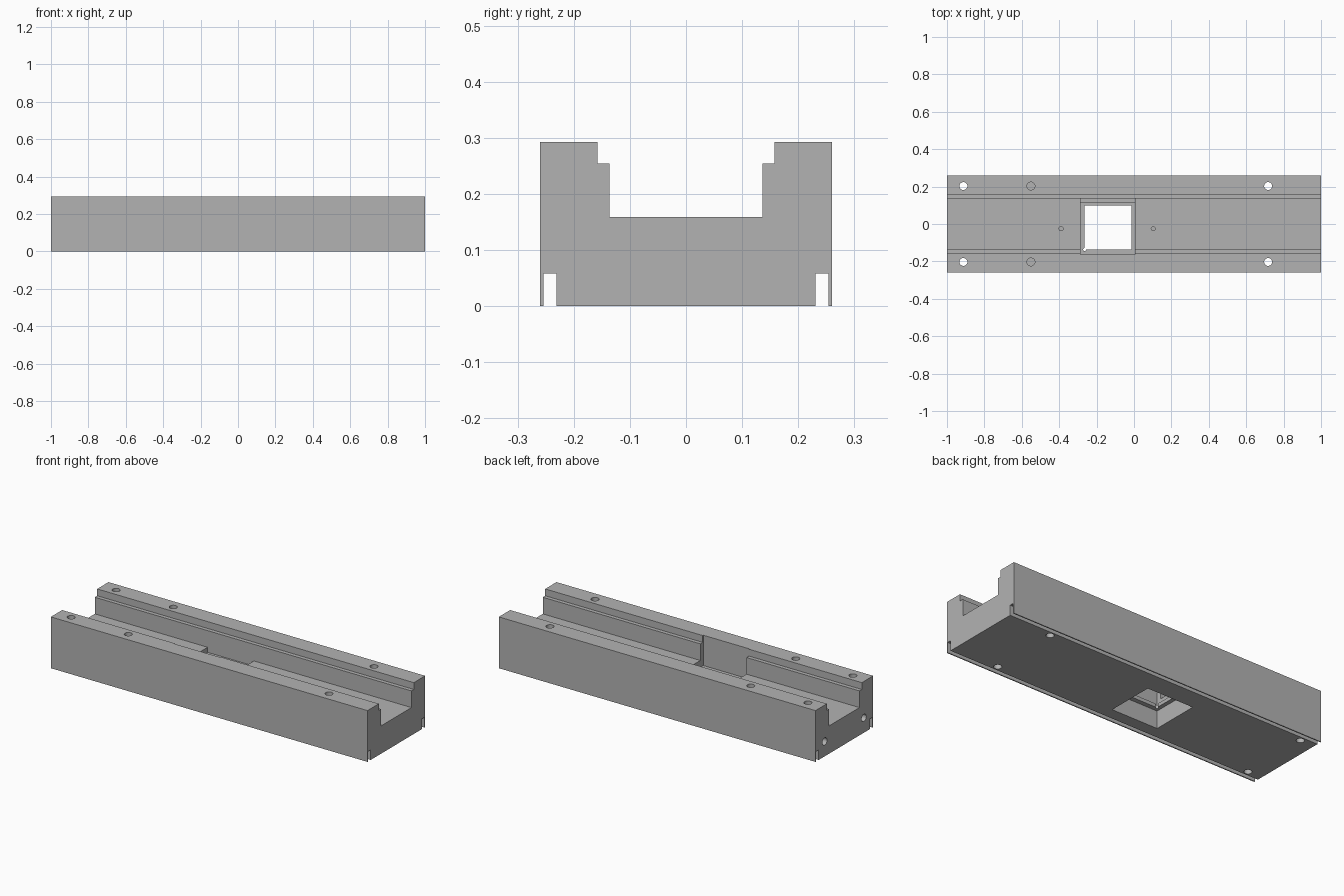
import bpy
import bmesh
import math
from mathutils import Matrix, Vector

cube = bpy.data.objects.get("Cube")
if cube:
    bpy.data.objects.remove(cube, do_unlink=True)

# Single grey finish
grey = bpy.data.materials.new("machined_grey")
grey.use_nodes = True
colour = (0.45, 0.45, 0.45, 1)
grey.diffuse_color = colour
grey.node_tree.nodes["Principled BSDF"].inputs["Base Color"].default_value = colour


def make_object(name, bm):
    bmesh.ops.recalc_face_normals(bm, faces=bm.faces[:])
    mesh = bpy.data.meshes.new(name)
    bm.to_mesh(mesh)
    bm.free()
    obj = bpy.data.objects.new(name, mesh)
    bpy.context.collection.objects.link(obj)
    mesh.materials.append(grey)
    return obj


def box(name, low, high):
    low, high = Vector(low), Vector(high)
    bm = bmesh.new()
    bmesh.ops.create_cube(bm, size=1)
    bmesh.ops.scale(bm, vec=high - low, verts=bm.verts)
    bmesh.ops.translate(bm, vec=(low + high) / 2, verts=bm.verts)
    return make_object(name, bm)


def drill(name, start, end, radius):
    start, end = Vector(start), Vector(end)
    axis = end - start
    turn = Vector((0, 0, 1)).rotation_difference(axis).to_matrix().to_4x4()
    bm = bmesh.new()
    bmesh.ops.create_cone(bm, cap_ends=True, segments=32, radius1=radius,
                          radius2=radius, depth=axis.length,
                          matrix=Matrix.Translation((start + end) / 2) @ turn)
    return make_object(name, bm)


# Rail body: stepped channel above, narrow slots along the lower edges
half = [(0.231, 0), (0.231, 0.058), (0.254, 0.058), (0.254, 0), (0.26, 0),
        (0.26, 0.293), (0.158, 0.293), (0.158, 0.254), (0.136, 0.254),
        (0.136, 0.159)]
profile = half + [(-y, z) for y, z in reversed(half)]
bm = bmesh.new()
end_face = bm.faces.new([bm.verts.new((-1, y, z)) for y, z in profile])
swept = bmesh.ops.extrude_face_region(bm, geom=[end_face])
bmesh.ops.translate(bm, vec=(2, 0, 0),
                    verts=[v for v in swept["geom"] if isinstance(v, bmesh.types.BMVert)])
body = make_object("channel_body", bm)

# Window: pockets above and below a thin ledge with a square opening
x0, x1 = -0.287, 0.005
cutters = [
    box("upper_pocket_cutter", (x0, -0.163, 0.12), (x1, 0.113, 0.4)),
    box("shelf_cutter", (x0, 0.05, 0.13), (x1, 0.136, 0.2)),
    box("lower_pocket_cutter", (x0, -0.163, -0.1), (x1, 0.113, 0.1)),
    box("opening_cutter", (-0.264, -0.137, 0.05), (-0.013, 0.099, 0.2)),
    drill("corner_relief_cutter", (-0.264, -0.137, 0.05), (-0.264, -0.137, 0.2), 0.008),
]

# Bolt holes, blind rail holes and end bores on both sides
for side in (-1, 1):
    y = side * 0.203
    for x in (-0.912, 0.717):
        cutters.append(drill("bolt_hole_cutter", (x, y, -0.1), (x, y, 0.4), 0.021))
    cutters.append(drill("blind_hole_cutter", (-0.551, y, 0.15), (-0.551, y, 0.4), 0.021))
    y = side * 0.177
    cutters.append(drill("end_bore_cutter", (-1.1, y, 0.085), (-0.94, y, 0.085), 0.021))

# Small holes in the channel floor
for x in (-0.39, 0.103):
    cutters.append(drill("floor_hole_cutter", (x, -0.025, 0.1), (x, -0.025, 0.25), 0.011))

for cutter in cutters:
    cutter.hide_render = True
    cut = body.modifiers.new(cutter.name, "BOOLEAN")
    cut.operation = "DIFFERENCE"
    cut.solver = "EXACT"
    cut.object = cutter

# Bake the cuts and remove the cutters
graph = bpy.context.evaluated_depsgraph_get()
finished = bpy.data.meshes.new_from_object(body.evaluated_get(graph))
body.modifiers.clear()
body.data = finished
for cutter in cutters:
    bpy.data.objects.remove(cutter, do_unlink=True)

bpy.ops.object.select_all(action="DESELECT")
body.select_set(True)
bpy.context.view_layer.objects.active = body
bpy.ops.object.shade_smooth_by_angle(angle=math.radians(30))
